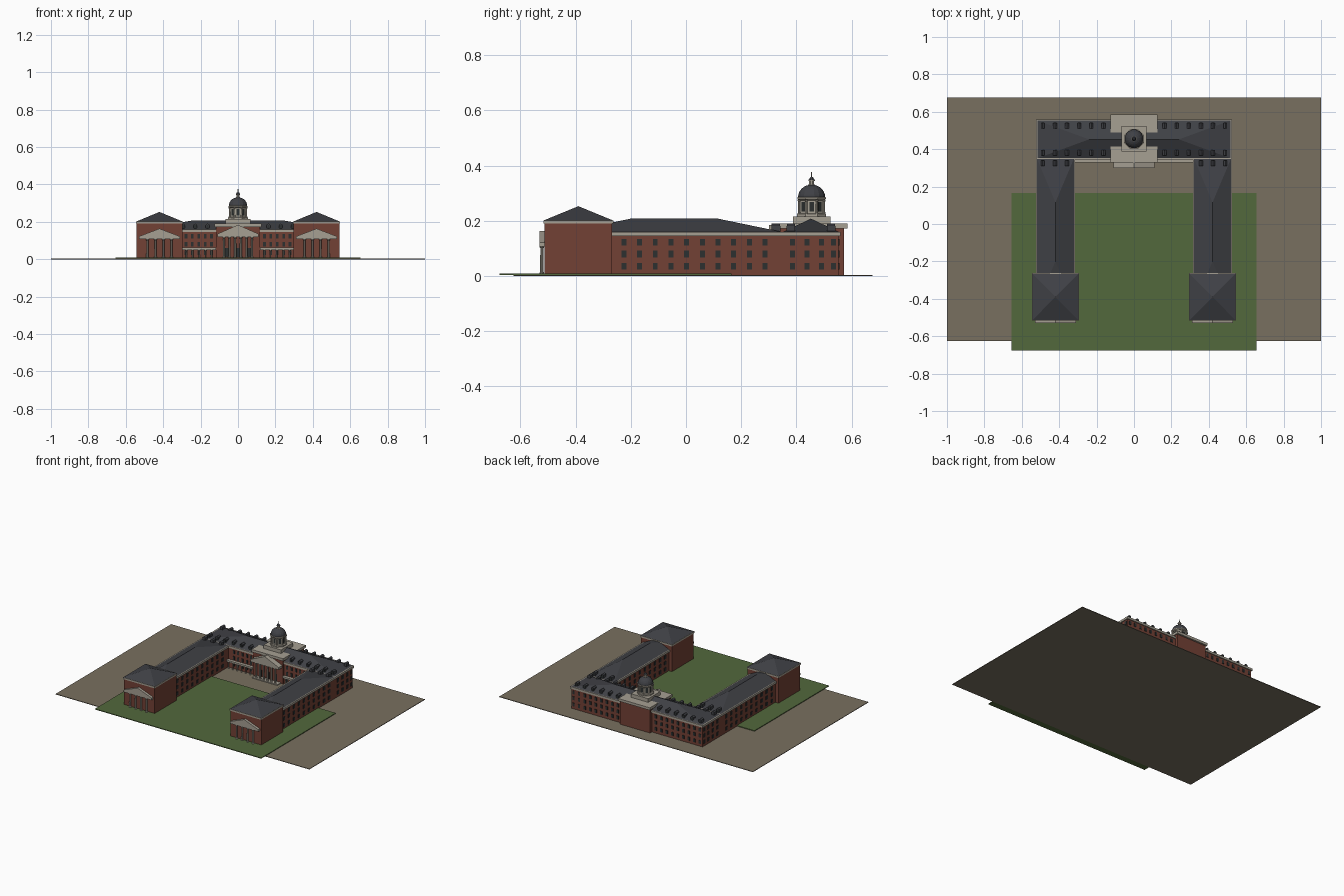
import bpy, bmesh, math

if "Cube" in bpy.data.objects:
    bpy.data.objects.remove(bpy.data.objects["Cube"])

def mat(name, r, g, b):
    m = bpy.data.materials.new(name)
    m.diffuse_color = (r, g, b, 1)
    m.use_nodes = True
    m.node_tree.nodes["Principled BSDF"].inputs["Base Color"].default_value = m.diffuse_color
    return m

BRICK = mat("brick", 0.17, 0.052, 0.035)
STONE = mat("stone", 0.38, 0.35, 0.29)
SLATE = mat("slate", 0.05, 0.052, 0.06)
GLASS = mat("glass", 0.025, 0.03, 0.03)
GRASS = mat("grass", 0.085, 0.14, 0.045)
EARTH = mat("earth", 0.19, 0.16, 0.115)

def finish(name, bm, m):
    bmesh.ops.recalc_face_normals(bm, faces=bm.faces)
    me = bpy.data.meshes.new(name)
    bm.to_mesh(me)
    bm.free()
    me.materials.append(m)
    ob = bpy.data.objects.new(name, me)
    bpy.context.collection.objects.link(ob)
    return ob

def add_box(bm, x0, x1, y0, y1, z0, z1):
    vs = [bm.verts.new((x, y, z)) for z in (z0, z1)
          for x, y in ((x0, y0), (x1, y0), (x1, y1), (x0, y1))]
    for f in ((3, 2, 1, 0), (4, 5, 6, 7), (0, 1, 5, 4), (1, 2, 6, 5), (2, 3, 7, 6), (3, 0, 4, 7)):
        bm.faces.new([vs[i] for i in f])

def boxes(name, m, items):
    bm = bmesh.new()
    for it in items:
        add_box(bm, *it)
    return finish(name, bm, m)

def hull(name, m, pts):
    bm = bmesh.new()
    for p in pts:
        bm.verts.new(p)
    bmesh.ops.convex_hull(bm, input=bm.verts)
    bmesh.ops.dissolve_limit(bm, angle_limit=0.001, verts=bm.verts, edges=bm.edges)
    return finish(name, bm, m)

def hip_roof(name, x0, x1, y0, y1, z0, ridge):
    return hull(name, SLATE, [(x, y, z0) for x in (x0, x1) for y in (y0, y1)] + ridge)

def pediment(name, cx, hw, y0, y1, z0, z1, z2):
    return hull(name, STONE, [(cx + dx, y, z) for y in (y0, y1)
                for dx, z in ((-hw, z0), (hw, z0), (0, z1))][:6]) if z2 is None else \
        hull(name, STONE, [(cx + dx, y, z) for y in (y0, y1)
             for dx, z in ((-hw, z0), (hw, z0), (hw, z1), (-hw, z1), (0, z2))])

def lathe(name, m, profile, n, cx=0, cy=0):
    bm = bmesh.new()
    rings = [[bm.verts.new((cx + r * math.cos(2 * math.pi * (i + .5) / n),
                            cy + r * math.sin(2 * math.pi * (i + .5) / n), z)) for i in range(n)]
             for r, z in profile]
    for a, b in zip(rings, rings[1:]):
        for i in range(n):
            bm.faces.new((a[i], a[(i + 1) % n], b[(i + 1) % n], b[i]))
    bm.faces.new(rings[0])
    bm.faces.new(rings[-1])
    return finish(name, bm, m)

def column(name, x, y, z0, z1, r, n=10):
    lathe(name, STONE, [(r * 1.3, z0), (r * 1.3, z0 + .004), (r, z0 + .005), (r * .88, z1 - .006),
                        (r * 1.3, z1 - .004), (r * 1.3, z1)], n, x, y)

# grounds
boxes("ground", EARTH, [(-1, 1, -.625, .675, 0, .004)])
boxes("lawn", GRASS, [(-.655, .655, -.675, .165, .004, .009)])

# main range
boxes("main_walls", BRICK, [(-.517, .517, .352, .553, .004, .147)])
boxes("main_cornice", STONE, [(-.524, .524, .345, .56, .145, .16)])
hip_roof("main_roof", -.515, .515, .352, .553, .16, [(-.24, .4525, .208), (.24, .4525, .208)])

# centre block with portico
boxes("centre_walls", BRICK, [(-.118, .118, .34, .573, .004, .176)])
boxes("centre_cornice", STONE, [(-.125, .125, .33, .585, .172, .19)])
pediment("centre_pediment", 0, .11, .3, .345, .118, .135, .184)
boxes("portico_steps", STONE, [(-.1, .1, .3, .345, .004, .01)])
for i in range(6):
    column("portico_column", (i - 2.5) * .03, .312, .01, .118, .0065)
boxes("centre_doors", GLASS, [(x - .01, x + .01, .337, .345, .012, .06) for x in (-.06, 0, .06)])

# windows of the main range, back and ends
rows = (.035, .08, .122)
win = []
for z in rows:
    for s in (-1, 1):
        win += [(s * x - .007, s * x + .007, .349, .36, z - .012, z + .012)
                for x in [.142 + .034 * i for i in range(5)]]
        win += [(s * x - .008, s * x + .008, .545, .5565, z - .012, z + .012)
                for x in [.15 + .0435 * i for i in range(9)]]
        win += [(s * .516 - .005, s * .516 + .005, y - .009, y + .009, z - .012, z + .012)
                for y in (.385, .4375, .49, .535)]
boxes("main_windows", GLASS, win)

for s in (-1, 1):
    cx = s * .42
    # wing
    boxes("wing_walls", BRICK, [(cx - .097, cx + .097, -.43, .355, .004, .147)])
    boxes("wing_cornice", STONE, [(cx - .105, cx + .105, -.43, .35, .145, .16)])
    hip_roof("wing_roof", cx - .098, cx + .098, -.43, .347, .16,
             [(cx, -.2, .208), (cx, .115, .208)])
    boxes("wing_windows", GLASS,
          [(cx + e * .097 - .004, cx + e * .097 + .004, y - .009, y + .009, z - .012, z + .012)
           for e in (-1, 1) for z in rows for y in [-.225 + .0568 * i for i in range(10)]])
    # end pavilion
    boxes("pavilion_walls", BRICK, [(cx - .122, cx + .122, -.512, -.268, .004, .193)])
    boxes("pavilion_cornice", STONE, [(cx - .125, cx + .125, -.517, -.263, .19, .202)])
    hip_roof("pavilion_roof", cx - .123, cx + .123, -.514, -.266, .202, [(cx, -.39, .253)])
    pediment("pavilion_pediment", cx, .11, -.53, -.51, .107, .122, .164)
    for i in range(4):
        column("pavilion_column", cx + (i - 1.5) * .043, -.522, .009, .107, .0065)
    # covered walk either side of the portico
    xa, xb = sorted((s * .118, s * .323))
    boxes("walk_roof", STONE, [(xa, xb, .33, .354, .05, .062)])
    for i in range(6):
        column("walk_column", s * (.14 + .034 * i), .337, .004, .05, .004, 8)
    # dormers
    xs = [s * (.163 + .065 * i) for i in range(6)]
    spots = [(x, y) for x in xs for y in (.38, .525)] + [(x, .325) for x in xs[3:]]
    for x, y in spots:
        hull("dormer", SLATE, [(x + dx, y + dy, z) for dy in (-.015, .015)
             for dx, z in ((-.01, .158), (.01, .158), (.01, .184), (-.01, .184), (0, .191))])
        f = 1 if y != .38 else -1
        boxes("dormer_window", GLASS, [(x - .006, x + .006, y + f * .0155 - .001, y + f * .0155 + .001, .164, .182)])

# cupola: base, drum, colonnettes, dome, lantern
DY = .455
boxes("cupola_base", STONE, [(-.068, .068, DY - .068, DY + .068, .185, .216)])
lathe("cupola_plinth", STONE, [(.057, .216), (.057, .224), (.052, .226)], 8, 0, DY)
lathe("drum", STONE, [(.045, .224), (.045, .278)], 8, 0, DY)
lathe("drum_cornice", STONE, [(.05, .274), (.056, .279), (.056, .285), (.051, .287)], 8, 0, DY)
bm = bmesh.new()
for i in range(8):
    a = i * math.pi / 4
    n0 = len(bm.verts)
    add_box(bm, .036, .043, -.008, .008, .233, .268)
    bm.verts.ensure_lookup_table()
    for v in bm.verts[n0:]:
        x, y = v.co.x, v.co.y
        v.co.x = x * math.cos(a) - y * math.sin(a)
        v.co.y = DY + x * math.sin(a) + y * math.cos(a)
    b = a + math.pi / 8
    column("drum_column", .049 * math.cos(b), DY + .049 * math.sin(b), .224, .276, .0045, 8)
finish("drum_windows", bm, GLASS)
dome = [(.05 * math.cos(t) , .286 + .045 * math.sin(t)) for t in [i * .23 for i in range(7)]]
lathe("dome", SLATE, dome, 16, 0, DY)
lathe("lantern", STONE, [(.014, .326), (.014, .331), (.01, .332), (.01, .344), (.013, .345), (.013, .348)], 8, 0, DY)
lathe("lantern_cap", SLATE, [(.012, .348), (.007, .356), (.002, .36)], 8, 0, DY)
lathe("finial", STONE, [(.002, .358), (.0015, .376)], 6, 0, DY)
